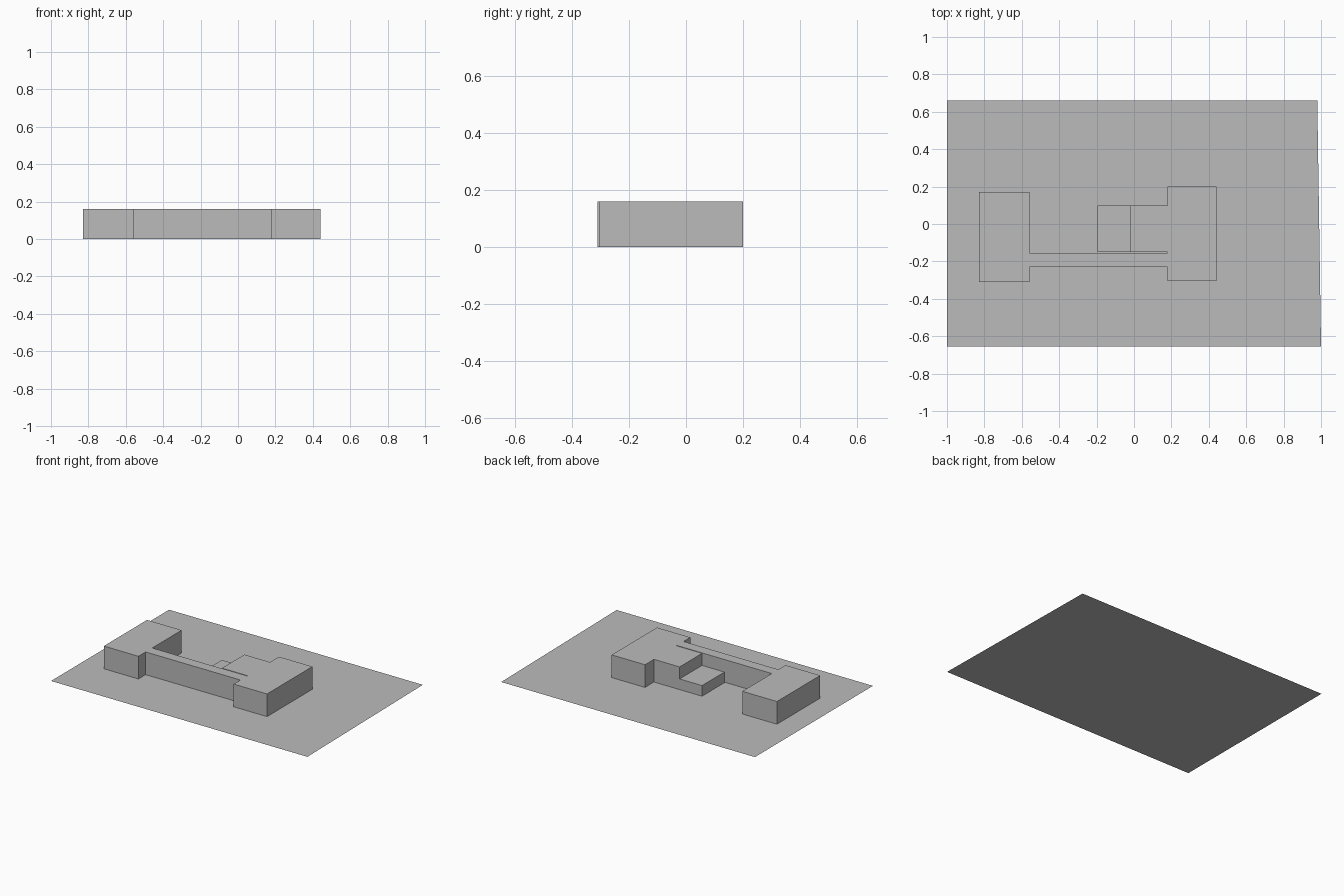
import bpy
import bmesh

if "Cube" in bpy.data.objects:
    bpy.data.objects.remove(bpy.data.objects["Cube"])

grey = bpy.data.materials.new("plain_grey")
grey.use_nodes = True
colour = (0.5, 0.5, 0.5, 1.0)
grey.diffuse_color = colour
grey.node_tree.nodes["Principled BSDF"].inputs["Base Color"].default_value = colour


def add_outline(name, outline, height=0.0):
    """Flat sheet from an outline, or walls and a roof when a height is given."""
    bm = bmesh.new()
    base = [bm.verts.new((x, y, 0)) for x, y in outline]
    top = base
    if height:
        top = [bm.verts.new((x, y, height)) for x, y in outline]
        for i in range(len(base)):
            j = (i + 1) % len(base)
            bm.faces.new((base[i], base[j], top[j], top[i]))
    bm.faces.new(top)
    mesh = bpy.data.meshes.new(name)
    bm.to_mesh(mesh)
    bm.free()
    mesh.materials.append(grey)
    obj = bpy.data.objects.new(name, mesh)
    bpy.context.collection.objects.link(obj)
    return obj


# Site sheet with its slightly slanted right edge
add_outline("ground", [(-1, -0.655), (1, -0.655), (0.98, 0.66), (-1, 0.66)])

# Two wings, the corridor joining them, and the tall inner block
add_outline("main_building", [
    (-0.83, -0.31), (-0.56, -0.31), (-0.56, -0.23), (0.18, -0.23),
    (0.18, -0.305), (0.44, -0.305), (0.44, 0.2), (0.18, 0.2),
    (0.18, 0.1), (-0.02, 0.1), (-0.02, -0.15), (0.18, -0.15),
    (0.18, -0.156), (-0.56, -0.156), (-0.56, 0.172), (-0.83, 0.172),
], 0.16)

# Low annex beside the inner block
add_outline("low_annex", [
    (-0.195, -0.15), (-0.02, -0.15), (-0.02, 0.1), (-0.195, 0.1),
], 0.075)
